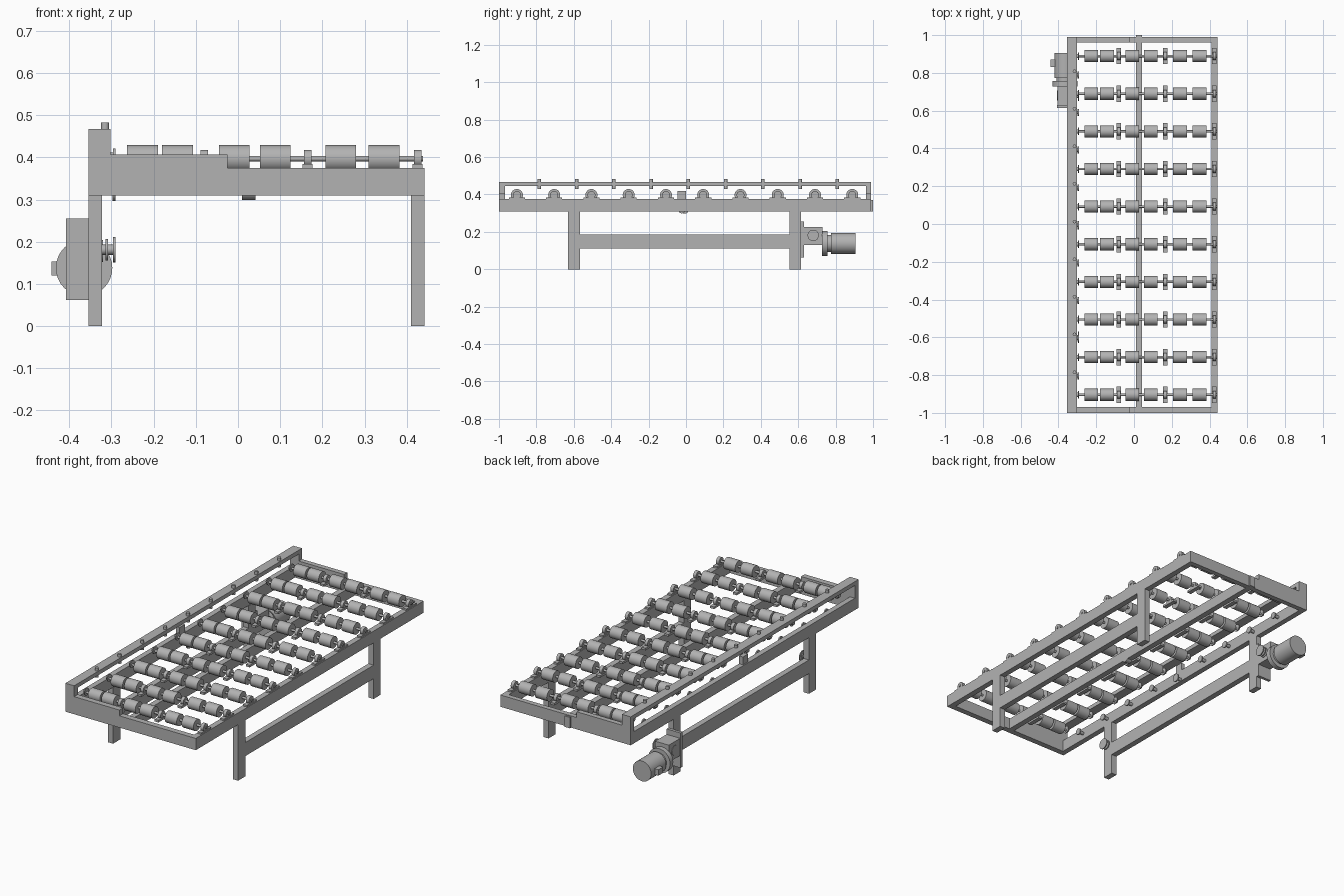
import bpy, bmesh, math
from mathutils import Matrix, Vector

if "Cube" in bpy.data.objects:
    bpy.data.objects.remove(bpy.data.objects["Cube"])

STEEL = bpy.data.materials.new("dark_steel")
STEEL.diffuse_color = (.45, .45, .45, 1)
STEEL.use_nodes = True
STEEL.node_tree.nodes["Principled BSDF"].inputs["Base Color"].default_value = STEEL.diffuse_color


def finish(name, bm, smooth=False):
    me = bpy.data.meshes.new(name)
    bm.to_mesh(me)
    bm.free()
    me.materials.append(STEEL)
    ob = bpy.data.objects.new(name, me)
    bpy.context.collection.objects.link(ob)
    if smooth:
        bpy.context.view_layer.objects.active = ob
        ob.select_set(True)
        bpy.ops.object.shade_smooth_by_angle(angle=math.radians(35))
        ob.select_set(False)
    return ob


def add_box(bm, x0, x1, y0, y1, z0, z1):
    m = Matrix.Translation(((x0 + x1) / 2, (y0 + y1) / 2, (z0 + z1) / 2))
    bmesh.ops.create_cube(bm, size=1, matrix=m @ Matrix.Diagonal((x1 - x0, y1 - y0, z1 - z0, 1)))


def add_cyl(bm, axis, a, b, p, q, r, seg=24):
    """Cylinder from a to b along axis; p, q are the other two coordinates in order."""
    c = (a + b) / 2
    pos, rot = {'X': ((c, p, q), Matrix.Rotation(math.pi / 2, 4, 'Y')),
                'Y': ((p, c, q), Matrix.Rotation(math.pi / 2, 4, 'X')),
                'Z': ((p, q, c), Matrix.Identity(4))}[axis]
    bmesh.ops.create_cone(bm, cap_ends=True, segments=seg, radius1=r, radius2=r,
                          depth=b - a, matrix=Matrix.Translation(pos) @ rot)


def box(name, *dims):
    bm = bmesh.new()
    add_box(bm, *dims)
    return finish(name, bm)


def cyl(name, *args):
    bm = bmesh.new()
    add_cyl(bm, *args)
    return finish(name, bm, True)


def end_plate(name, y0, y1):
    # stepped end plate: tall guide post, raised half, low half
    prof = [(-.355, .31), (.442, .31), (.442, .375), (-.025, .375),
            (-.025, .407), (-.302, .407), (-.302, .467), (-.355, .467)]
    bm = bmesh.new()
    f = bm.faces.new([bm.verts.new((x, y0, z)) for x, z in prof])
    ext = bmesh.ops.extrude_face_region(bm, geom=[f])['geom']
    bmesh.ops.translate(bm, vec=Vector((0, y1 - y0, 0)),
                        verts=[v for v in ext if isinstance(v, bmesh.types.BMVert)])
    bmesh.ops.recalc_face_normals(bm, faces=bm.faces)
    finish(name, bm)


# Frame
end_plate("front_end_plate", -1.0, -.968)
end_plate("back_end_plate", .962, .99)
box("right_side_beam", .41, .442, -.968, .962, .31, .375)
box("left_side_beam", -.355, -.325, -.968, .962, .31, .375)
box("centre_beam", .01, .042, -.968, 1.0, .31, .37)
box("guide_rail", -.355, -.302, -.968, .962, .445, .467)
box("side_bracket", -.348, -.325, -.045, .0, .375, .418)
cyl("centre_beam_boss", 'X', .01, .042, -.022, .32, .021)

# Legs with a stretcher on each side
for side, x0, x1 in (("left", -.355, -.323), ("right", .41, .442)):
    box(side + "_front_leg", x0, x1, -.63, -.567, 0, .31)
    box(side + "_back_leg", x0, x1, .553, .615, 0, .31)
    box(side + "_stretcher", x0, x1, -.567, .553, .112, .187)

# Roller rows: shaft, six rollers, three bearing blocks, chain sprocket
ROLLERS = [(-.263, -.19), (-.18, -.107), (-.045, .027),
           (.052, .125), (.207, .28), (.31, .383)]
ROW_Y = [-.904 + .1992 * i for i in range(10)]
ZC = .397
for i, y in enumerate(ROW_Y, 1):
    cyl(f"roller_shaft_{i}", 'X', -.3, .439, y, ZC, .0065, 16)
    bm = bmesh.new()
    for a, b in ROLLERS:
        add_cyl(bm, 'X', a, b, y, ZC, .032, 32)
    finish(f"rollers_{i}", bm, True)
    bm = bmesh.new()
    for x in (-.08, .165, .426):
        add_cyl(bm, 'X', x - .009, x + .009, y, ZC, .021)
        add_box(bm, x - .012, x + .012, y - .043, y + .043, .372, .384)
    finish(f"bearings_{i}", bm, True)
    bm = bmesh.new()
    add_cyl(bm, 'X', -.296, -.291, y, .401, .02)
    add_cyl(bm, 'X', -.306, -.296, y, .401, .011)
    finish(f"sprocket_{i}", bm, True)

# Guide pins and chain idlers between the rows, one low idler at mid-length
for i in range(9):
    y = ROW_Y[i] + .12
    cyl(f"guide_pin_{i + 1}", 'Z', .43, .483, -.315, y, .0095, 16)
    low = i == 4
    z = .319 if low else .345
    bm = bmesh.new()
    add_cyl(bm, 'X', -.298, -.291, y - .02, z, .022 if low else .018)
    add_cyl(bm, 'X', -.325, -.298, y - .02, z, .009)
    finish(f"chain_idler_{i + 1}", bm, True)

# Tensioner wheel on the front leg and drive sprocket on the gearbox
for name, y in (("tension_wheel", -.6), ("drive_sprocket", .68)):
    bm = bmesh.new()
    add_cyl(bm, 'X', -.296, -.291, y, .181, .03)
    add_cyl(bm, 'X', -.314, -.308, y, .181, .026)
    add_cyl(bm, 'X', -.33, -.291, y, .181, .012)
    finish(name, bm, True)

# Drive unit: mounting plate, gearbox, motor
box("motor_mount_plate", -.408, -.323, .615, .631, .062, .255)
box("gearbox", -.406, -.323, .631, .73, .13, .225)
cyl("gearbox_output", 'X', -.408, -.32, .68, .178, .026)
cyl("motor_flange", 'Y', .728, .756, -.365, .138, .067, 32)
cyl("motor_neck", 'Y', .756, .776, -.365, .138, .045)
cyl("motor_body", 'Y', .774, .906, -.365, .138, .056, 32)
box("terminal_box", -.442, -.4, .83, .872, .12, .153)
